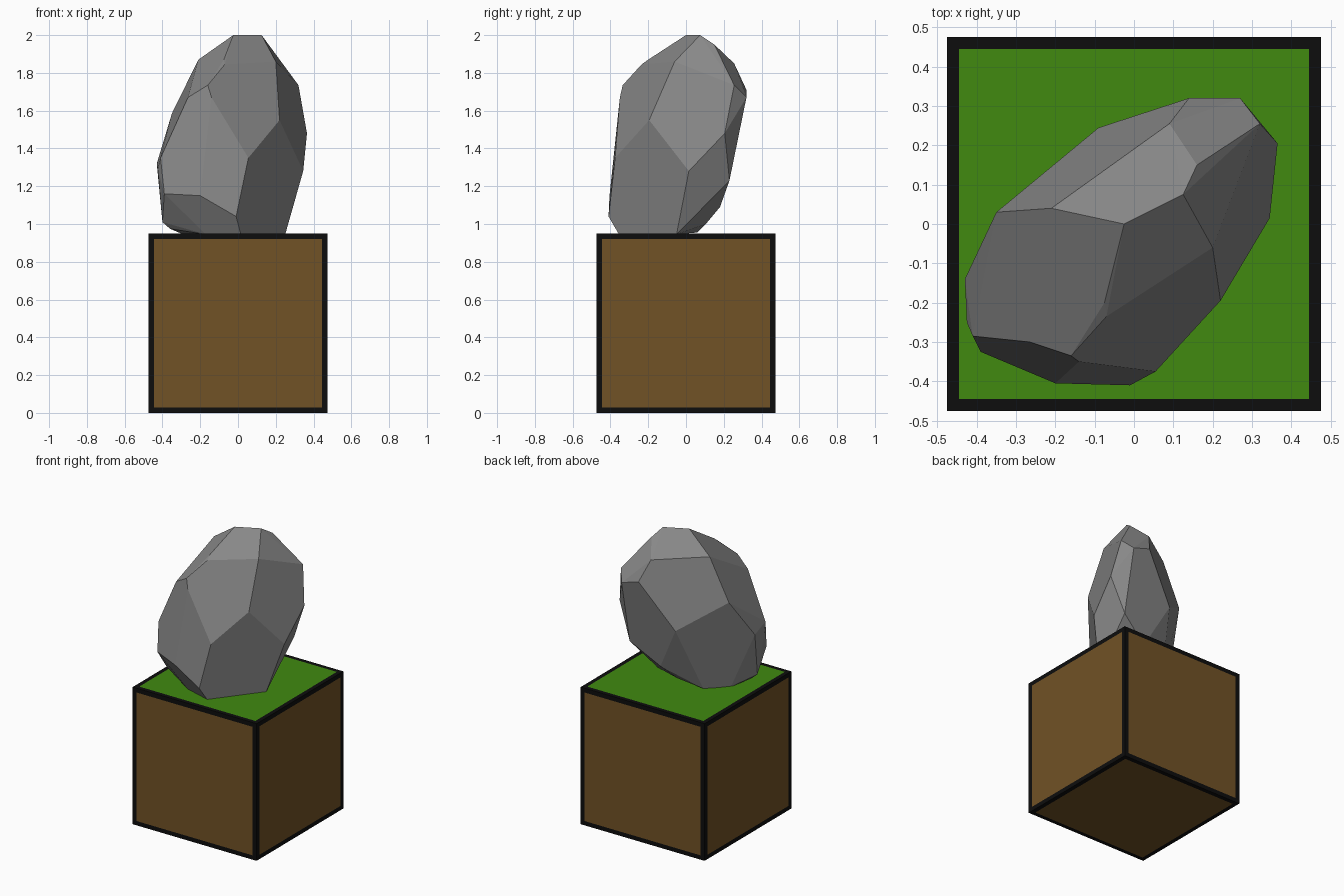
import bpy, bmesh

if "Cube" in bpy.data.objects:
    bpy.data.objects.remove(bpy.data.objects["Cube"])


def material(name, rgb):
    m = bpy.data.materials.new(name)
    m.diffuse_color = (*rgb, 1.0)
    m.use_nodes = True
    m.node_tree.nodes["Principled BSDF"].inputs["Base Color"].default_value = m.diffuse_color
    return m


black = material("black_outline", (0.004, 0.004, 0.004))
brown = material("earth_brown", (0.165, 0.084, 0.019))
green = material("grass_green", (0.052, 0.255, 0.005))
grey = material("stone_grey", (0.245, 0.245, 0.245))


def add_object(name, bm, mats):
    bmesh.ops.recalc_face_normals(bm, faces=bm.faces[:])
    mesh = bpy.data.meshes.new(name)
    bm.to_mesh(mesh)
    bm.free()
    for m in mats:
        mesh.materials.append(m)
    ob = bpy.data.objects.new(name, mesh)
    bpy.context.collection.objects.link(ob)
    return ob


# Earth block: every side has a flat panel inside a black border
SIZE, BORDER = 0.95, 0.042
bm = bmesh.new()
bmesh.ops.create_cube(bm, size=SIZE)
bmesh.ops.translate(bm, verts=bm.verts[:], vec=(0, 0, SIZE / 2))
panels = bm.faces[:]
bmesh.ops.inset_individual(bm, faces=panels, thickness=BORDER, depth=0)
for f in panels:
    f.material_index = 2 if f.normal.z > 0.5 else 1
add_object("earth_block", bm, [black, brown, green])

# Boulder: convex hull of its corners, near-flat facets merged
corners = [
    # crown
    (-0.025, 0, 2.0), (0.125, 0.075, 2.0), (0.16, 0.15, 1.95),
    (0.2, -0.06, 1.86), (-0.21, 0.04, 1.87), (0.09, 0.255, 1.85),
    (-0.075, -0.2, 1.87), (-0.07, -0.235, 1.845),
    # shoulders
    (-0.16, -0.335, 1.735), (-0.14, -0.35, 1.67), (-0.265, -0.3, 1.67),
    (0.32, 0.255, 1.735), (0.27, 0.32, 1.67), (0.14, 0.32, 1.71),
    (-0.35, 0.03, 1.585), (0.22, -0.195, 1.55),
    # waist
    (0.365, 0.205, 1.48), (-0.09, 0.245, 1.40), (0.055, -0.375, 1.35),
    (-0.41, -0.285, 1.35), (-0.43, -0.14, 1.32), (-0.425, -0.25, 1.29),
    (0.345, 0.015, 1.28), (0.27, 0.23, 1.23),
    # foot
    (-0.39, -0.325, 1.16), (-0.2, -0.405, 1.15), (-0.01, -0.41, 1.04),
    (0.07, 0.18, 1.09), (-0.4, -0.21, 1.01), (-0.005, 0.105, 1.0),
    (-0.174, 0.06, 0.955), (-0.29, -0.077, 0.945), (0.015, -0.355, 0.945),
    (0.25, -0.05, 0.945), (-0.17, -0.3, 0.945), (-0.36, -0.2, 0.975),
]
bm = bmesh.new()
for c in corners:
    bm.verts.new(c)
hull = bmesh.ops.convex_hull(bm, input=bm.verts[:])
loose = [v for v in bm.verts if not v.link_faces]
bmesh.ops.delete(bm, geom=loose, context='VERTS')
bmesh.ops.dissolve_limit(bm, angle_limit=0.12, verts=bm.verts[:], edges=bm.edges[:])
add_object("boulder", bm, [grey])
